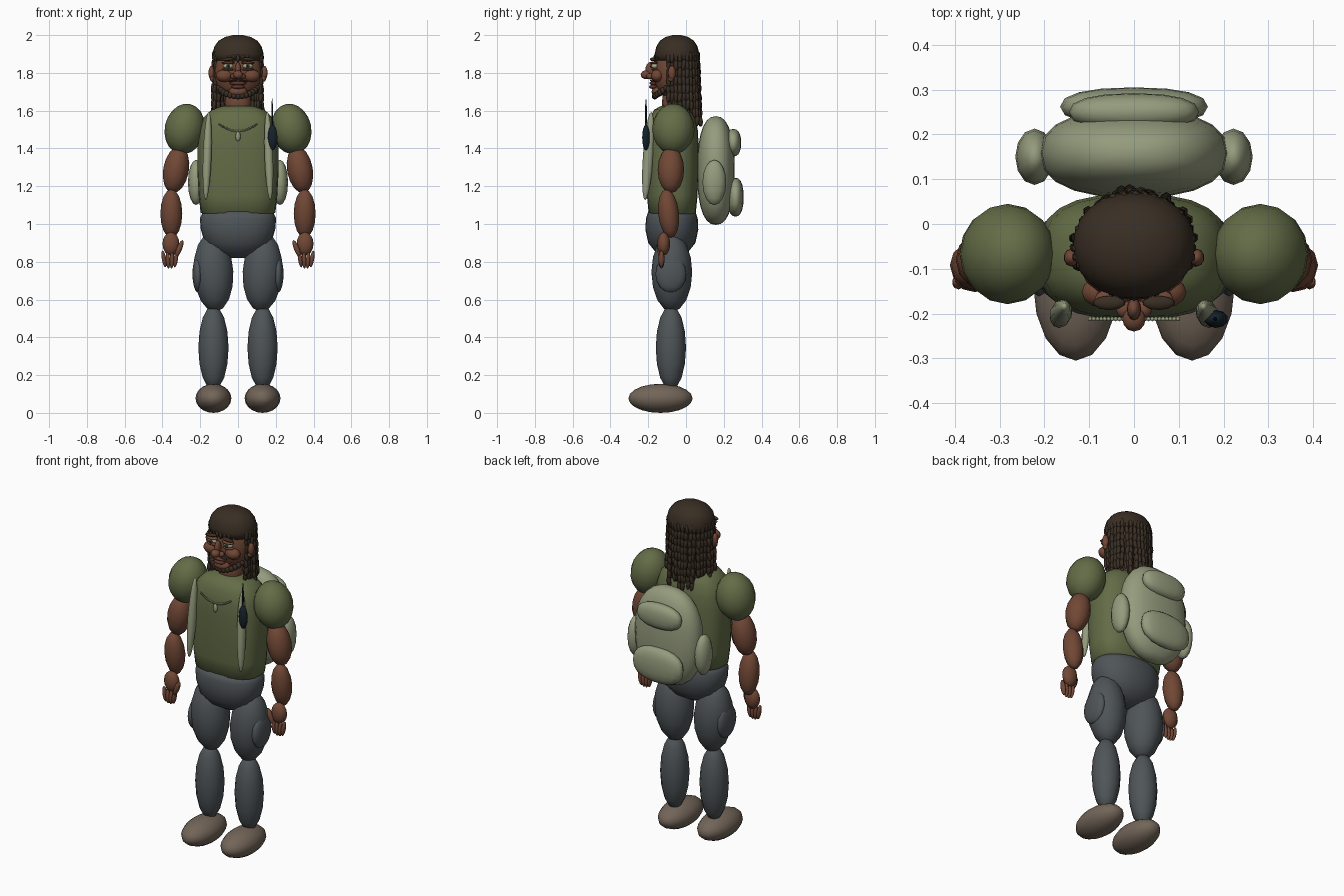
import bpy, bmesh, math, random
from mathutils import Matrix, Vector, Euler

if "Cube" in bpy.data.objects:
    bpy.data.objects.remove(bpy.data.objects["Cube"])

random.seed(4)

def material(name, r, g, b):
    m = bpy.data.materials.new(name)
    m.diffuse_color = (r, g, b, 1)
    m.use_nodes = True
    m.node_tree.nodes["Principled BSDF"].inputs["Base Color"].default_value = m.diffuse_color
    return m

GREEN = material("olive shirt", 0.125, 0.150, 0.062)
SKIN = material("brown skin", 0.165, 0.064, 0.036)
GREY = material("slate trousers", 0.078, 0.090, 0.097)
SAGE = material("sage canvas", 0.300, 0.330, 0.205)
TAN = material("taupe shoe", 0.170, 0.130, 0.098)
HAIR = material("dark hair", 0.040, 0.027, 0.017)
NAVY = material("navy plastic", 0.008, 0.016, 0.023)
LIP = material("lip", 0.115, 0.038, 0.026)
EYE = material("eye white", 0.420, 0.400, 0.280)
IRIS = material("iris", 0.060, 0.075, 0.030)

def finish(bm, name, mat):
    me = bpy.data.meshes.new(name)
    bmesh.ops.recalc_face_normals(bm, faces=bm.faces[:])
    for f in bm.faces:
        f.smooth = True
    bm.to_mesh(me)
    bm.free()
    me.materials.append(mat)
    ob = bpy.data.objects.new(name, me)
    bpy.context.collection.objects.link(ob)
    return ob

def blobs(name, mat, items, seg=14, ring=8, p=1.0, mirror=False):
    """Ellipsoids (centre, radii, optional rotation in degrees); p < 1 makes them boxier."""
    bm = bmesh.new()
    for it in items:
        c, r = Vector(it[0]), it[1]
        rot = Euler([math.radians(a) for a in (it[2] if len(it) > 2 else (0, 0, 0))])
        vs = bmesh.ops.create_uvsphere(bm, u_segments=seg, v_segments=ring, radius=1)["verts"]
        M = Matrix.Translation(c) @ rot.to_matrix().to_4x4()
        for v in vs:
            q = [math.copysign(abs(a) ** p, a) if abs(a) > 1e-6 else 0 for a in v.co]
            v.co = M @ Vector((q[0] * r[0], q[1] * r[1], q[2] * r[2]))
    if mirror:
        geo = bm.verts[:] + bm.edges[:] + bm.faces[:]
        dup = bmesh.ops.duplicate(bm, geom=geo)["geom"]
        for v in dup:
            if isinstance(v, bmesh.types.BMVert):
                v.co.x *= -1
    return finish(bm, name, mat)

def loft(name, mat, rows, cy, seg=24, n=2.7):
    """Stacked superellipse rings: (z, half width, half depth)."""
    bm = bmesh.new()
    rings = []
    for z, rx, ry in rows:
        ring = []
        for i in range(seg):
            a = 2 * math.pi * i / seg
            c, s = math.cos(a), math.sin(a)
            ring.append(bm.verts.new((rx * math.copysign(abs(c) ** (2 / n), c),
                                      cy + ry * math.copysign(abs(s) ** (2 / n), s), z)))
        rings.append(ring)
    for a, b in zip(rings, rings[1:]):
        for i in range(seg):
            j = (i + 1) % seg
            bm.faces.new((a[i], a[j], b[j], b[i]))
    bm.faces.new(rings[0])
    bm.faces.new(rings[-1])
    return finish(bm, name, mat)

# Legs and feet
blobs("shoes", TAN, [((.13, -.135, .077), (.095, .17, .077))], 16, 10, mirror=True)
blobs("lower_legs", GREY, [((.13, -.08, .345), (.08, .08, .225))], 12, 8, mirror=True)
blobs("thighs", GREY, [((.13, -.075, .745), (.108, .108, .21), (0, 3, 0))], 14, 8, mirror=True)
blobs("thigh_pockets", GREY, [((.212, -.08, .735), (.03, .082, .098))], 14, 8, mirror=True)
loft("hips", GREY, [(.82, .05, .035), (.85, .12, .085), (.90, .175, .125), (.97, .197, .14),
                    (1.03, .202, .137), (1.065, .185, .125)], -.075, n=2.2)

# Torso
torso = loft("shirt", GREEN, [(1.045, .165, .105), (1.06, .198, .125), (1.15, .208, .134),
                              (1.28, .215, .14), (1.42, .215, .14), (1.50, .205, .135),
                              (1.56, .185, .122), (1.605, .14, .095), (1.625, .08, .06)], -.073)

# Arms and hands
blobs("sleeves", GREEN, [((.282, -.067, 1.503), (.106, .112, .135), (0, -12, 0))], 16, 10, mirror=True)
blobs("upper_arms", SKIN, [((.328, -.08, 1.287), (.068, .07, .125), (0, -10, 0))], 12, 8, mirror=True)
blobs("forearms", SKIN, [((.353, -.092, 1.055), (.058, .055, .13), (6, 0, 0))], 12, 8, mirror=True)
fingers = [((.392 - .021 * i, -.13, .815 - .006 * (i in (1, 2))), (.012, .016, .045), (0, 10 - 6 * i, 0))
           for i in range(4)]
blobs("hands", SKIN, [((.355, -.118, .895), (.047, .034, .062))] + fingers
      + [((.31, -.135, .87), (.015, .017, .048), (0, -22, 0))], 10, 8, mirror=True)

# Backpack
blobs("backpack", SAGE, [((0, .158, 1.283), (.21, .1, .288))], 20, 14, p=.85)
blobs("backpack_lid_pocket", SAGE, [((0, .25, 1.43), (.145, .042, .073))], 16, 10, p=.85)
blobs("backpack_low_pocket", SAGE, [((0, .262, 1.142), (.165, .043, .103))], 16, 10, p=.85)
blobs("backpack_side_pockets", SAGE, [((.222, .15, 1.22), (.043, .063, .12))], 12, 8, mirror=True)
blobs("shoulder_straps", SAGE, [((.163, -.2, 1.36), (.024, .028, .235), (-4, -2, 0))], 10, 10, mirror=True)

# Radio with antenna
blobs("radio", NAVY, [((.183, -.212, 1.458), (.027, .02, .068))], 10, 8)
blobs("radio_antenna", NAVY, [((.181, -.212, 1.58), (.005, .005, .085))], 6, 6)

# Bead necklace with pendant
beads = []
for i in range(25):
    t = i / 12 - 1
    beads.append(((.098 * t, -.212, 1.492 + .036 * t * t), (.0055, .0055, .0055)))
blobs("necklace", SAGE, beads, 6, 5)
blobs("pendant", SAGE, [((0, -.214, 1.464), (.014, .009, .026))], 8, 6)

# Head
blobs("neck", SKIN, [((0, -.06, 1.64), (.072, .068, .09))], 14, 8, p=.85)
blobs("head", SKIN, [((0, -.06, 1.805), (.128, .112, .145))], 20, 12, p=.9)
blobs("ears", SKIN, [((.14, -.075, 1.80), (.017, .02, .038)),
                     ((.136, -.08, 1.77), (.013, .016, .017))], 10, 8, mirror=True)
blobs("cheeks", SKIN, [((.072, -.152, 1.785), (.045, .034, .033)),
                       ((.022, -.19, 1.782), (.018, .02, .016))], 12, 8, mirror=True)
blobs("nose", SKIN, [((0, -.19, 1.815), (.016, .025, .042)),
                     ((0, -.212, 1.79), (.026, .028, .023))], 12, 8)
blobs("chin", SKIN, [((0, -.15, 1.70), (.05, .032, .028))], 12, 8)
blobs("lips", LIP, [((0, -.174, 1.745), (.046, .02, .01)),
                    ((0, -.174, 1.726), (.036, .022, .011))], 12, 6)

# Eyes, lids and brows
blobs("eye_whites", EYE, [((.052, -.165, 1.836), (.028, .02, .014))], 12, 8, mirror=True)
blobs("irises", IRIS, [((.052, -.183, 1.836), (.011, .005, .012))], 10, 6, mirror=True)
blobs("pupils", NAVY, [((.052, -.187, 1.836), (.005, .003, .006))], 8, 6, mirror=True)
blobs("eyelids", SKIN, [((.052, -.168, 1.853), (.036, .023, .008)),
                        ((.052, -.164, 1.818), (.034, .021, .007))], 12, 6, mirror=True)
blobs("eyebrows", HAIR, [((.055, -.176, 1.872), (.037, .016, .009), (0, 6, 0))], 10, 6, mirror=True)

# Jaw beard and moustache
beard = []
for i in range(15):
    a = math.radians(-80 + 160 * i / 14)
    beard.append(((.106 * math.sin(a), -.068 - .098 * math.cos(a), 1.742 - .065 * math.cos(a)),
                  (.016, .015, .018)))
blobs("beard", HAIR, beard, 8, 6)
blobs("moustache", HAIR, [((.026, -.178, 1.759), (.026, .013, .005), (0, 12, 0))], 8, 6, mirror=True)

# Hair cap and short fringe
loft("hair_cap", HAIR, [(1.865, .130, .115), (1.90, .136, .118), (1.94, .125, .109),
                        (1.97, .103, .09), (1.99, .068, .06), (2.0, .025, .022)], -.048, n=2.1)
blobs("fringe", HAIR, [((.112 * math.sin(a), -.05 - .113 * math.cos(a), 1.878), (.011, .009, .022))
                       for a in [math.radians(-75 + 150 * k / 12) for k in range(13)]], 6, 6)

# Hanging locks: chains of stretched beads around the sides and back
locks = []
for layer, (count, scale) in enumerate(((23, 1.0), (17, .86))):
    for k in range(count):
        a = math.radians(-112 + 224 * k / (count - 1))
        back = max(0, math.cos(a))
        x, y = .126 * scale * math.sin(a), -.05 + .113 * scale * math.cos(a)
        end = 1.645 - .075 * back + random.uniform(-.035, .045)
        if layer == 0 and k in (3, 19):
            end = 1.575
        z, drift = 1.905, random.uniform(-.012, .012)
        while z > end:
            t = (1.9 - z) / .3
            locks.append(((x + drift * t + random.uniform(-.003, .003), y + .012 * t * back, z - .022),
                          (.0125, .0125, .032), (random.uniform(-8, 8), random.uniform(-8, 8), 0)))
            z -= .042
blobs("hair_locks", HAIR, locks, 6, 6)
